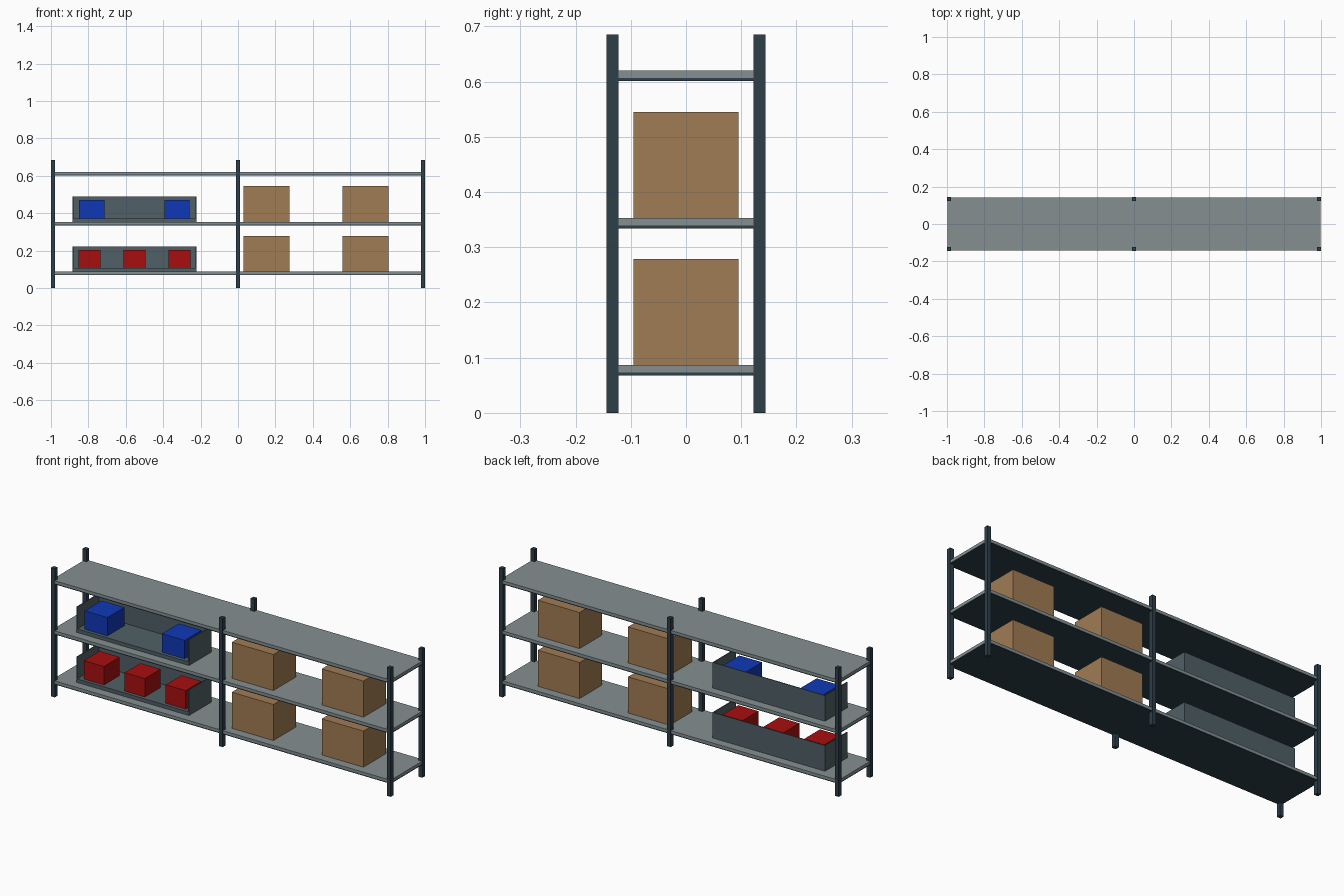
import bpy, bmesh
from mathutils import Vector

if "Cube" in bpy.data.objects:
    bpy.data.objects.remove(bpy.data.objects["Cube"])


def material(name, rgb):
    # sRGB 0-255 to linear
    lin = [((c / 255 + 0.055) / 1.055) ** 2.4 if c > 10 else c / 255 / 12.92 for c in rgb]
    m = bpy.data.materials.new(name)
    m.diffuse_color = (*lin, 1)
    m.use_nodes = True
    m.node_tree.nodes["Principled BSDF"].inputs["Base Color"].default_value = m.diffuse_color
    return m


STEEL = material("dark_steel", (45, 63, 73))
PANEL = material("grey_panel", (133, 143, 145))
TRAY = material("slate_tray", (80, 96, 102))
CARD = material("cardboard", (160, 124, 83))
RED = material("red", (168, 15, 15))
BLUE = material("blue", (15, 57, 182))


def boxes(name, mat, *extents):
    """One object made of boxes, each given as (x0, x1, y0, y1, z0, z1)."""
    bm = bmesh.new()
    for x0, x1, y0, y1, z0, z1 in extents:
        size = Vector((x1 - x0, y1 - y0, z1 - z0))
        mid = Vector((x0 + x1, y0 + y1, z0 + z1)) / 2
        for v in bmesh.ops.create_cube(bm, size=1)["verts"]:
            v.co = v.co * size + mid
    me = bpy.data.meshes.new(name)
    bm.to_mesh(me)
    bm.free()
    me.materials.append(mat)
    ob = bpy.data.objects.new(name, me)
    bpy.context.collection.objects.link(ob)
    return ob


# Upright posts
for x in (-0.989, 0, 0.989):
    for y in (-0.133, 0.133):
        boxes("post", STEEL, (x - 0.011, x + 0.011, y - 0.011, y + 0.011, 0, 0.685))

# Shelf panels with a dark steel underside
LEVELS = (0.087, 0.353, 0.62)
for z in LEVELS:
    boxes("shelf", PANEL, (-0.998, 0.998, -0.142, 0.142, z - 0.014, z))
    boxes("shelf_underside", STEEL, (-0.998, 0.998, -0.142, 0.142, z - 0.019, z - 0.014))

# Loaded levels: cartons on the right, an open-fronted tray of blocks on the left
LOADS = ((RED, "red_block", (-0.794, -0.554, -0.313), 0.118, 0.055),
         (BLUE, "blue_block", (-0.782, -0.327), 0.134, 0.065))
X0, X1, D, T = -0.885, -0.222, 0.095, 0.005
for z, (mat, name, centres, width, back) in zip(LEVELS, LOADS):
    for x in (0.03, 0.56):
        boxes("carton", CARD, (x, x + 0.245, -D, D, z, z + 0.192))

    floor, top = z + 0.019, z + 0.136
    boxes("tray", TRAY,
          (X0, X1, -D, D, z, floor),
          (X0, X1, D - T, D, floor, top),
          (X0, X0 + T, -D, D - T, floor, top),
          (X1 - T, X1, -D, D - T, floor, top))

    for x in centres:
        boxes(name, mat, (x - width / 2, x + width / 2, -0.077, back, floor, floor + 0.098))
